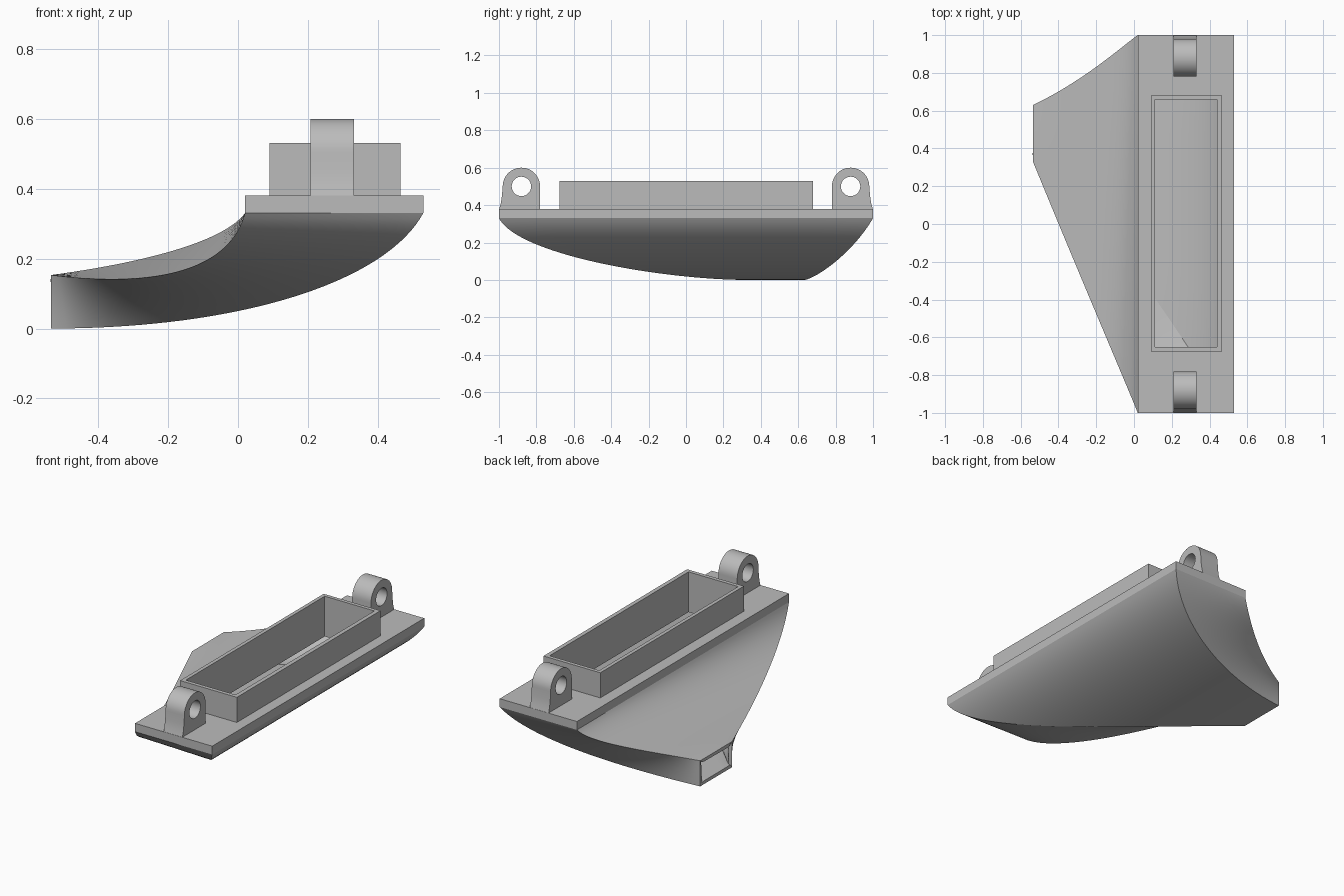
import bpy, bmesh, math
from mathutils import Vector

cube = bpy.data.objects.get("Cube")
if cube:
    bpy.data.objects.remove(cube, do_unlink=True)

grey = bpy.data.materials.new("plain grey")
grey.use_nodes = True
grey.diffuse_color = (0.5, 0.5, 0.5, 1)
grey.node_tree.nodes["Principled BSDF"].inputs["Base Color"].default_value = grey.diffuse_color


def finish(name, bm):
    """Turn a bmesh into a named object in the shared material."""
    bmesh.ops.recalc_face_normals(bm, faces=bm.faces)
    mesh = bpy.data.meshes.new(name)
    bm.to_mesh(mesh)
    bm.free()
    mesh.materials.append(grey)
    obj = bpy.data.objects.new(name, mesh)
    bpy.context.collection.objects.link(obj)
    return obj


def activate(obj):
    bpy.ops.object.select_all(action='DESELECT')
    obj.select_set(True)
    bpy.context.view_layer.objects.active = obj


def apply_and_smooth(obj):
    activate(obj)
    for mod in list(obj.modifiers):
        bpy.ops.object.modifier_apply(modifier=mod.name)
    bpy.ops.object.shade_smooth_by_angle(angle=math.radians(30))


def frame(name, x0, x1, y0, y1, hole, z0, z1):
    """Rectangular block with a rectangular opening right through it."""
    def ring(bm, a, b, c, d, z):
        return [bm.verts.new((x, y, z)) for x, y in ((a, c), (b, c), (b, d), (a, d))]
    bm = bmesh.new()
    rings = [ring(bm, x0, x1, y0, y1, z0), ring(bm, x0, x1, y0, y1, z1),
             ring(bm, *hole, z1), ring(bm, *hole, z0)]
    for k in range(4):
        a, b = rings[k], rings[(k + 1) % 4]
        for i in range(4):
            j = (i + 1) % 4
            bm.faces.new((a[i], a[j], b[j], b[i]))
    return finish(name, bm)


def bezier(p, t):
    s = 1 - t
    return (p[0] * s**3 + p[1] * 3 * s * s * t + p[2] * 3 * s * t * t + p[3] * t**3)


# Curved duct: four corner curves joined by ruled sides
corners = [[Vector(p) for p in curve] for curve in (
    ((0.53, -1, 0.33), (0.42, -0.896, 0.13), (0, -0.107, 0), (-0.535, 0.33, 0)),
    ((0.53, 1, 0.33), (0.42, 0.883, 0.13), (0, 0.68, 0), (-0.535, 0.63, 0)),
    ((0.02, 1, 0.33), (-0.04, 0.96, 0.25), (-0.26, 0.76, 0.19), (-0.535, 0.63, 0.153)),
    ((0.02, -1, 0.33), (-0.03, -0.874, 0.15), (-0.27, -0.316, 0.12), (-0.535, 0.33, 0.153)),
)]
STEPS, ACROSS = 36, 8
bm = bmesh.new()
rings = []
for s in range(STEPS + 1):
    pts = [bezier(c, s / STEPS) for c in corners]
    rings.append([bm.verts.new(pts[i].lerp(pts[(i + 1) % 4], k / ACROSS))
                  for i in range(4) for k in range(ACROSS)])
for a, b in zip(rings, rings[1:]):
    for i in range(len(a)):
        j = (i + 1) % len(a)
        bm.faces.new((a[i], a[j], b[j], b[i]))
duct = finish("duct", bm)
# Make sure the skin faces outwards before thickening it inwards
lowest = min(duct.data.polygons, key=lambda f: f.center.z)
if lowest.normal.z > 0:
    duct.data.flip_normals()
wall = duct.modifiers.new("wall", 'SOLIDIFY')
wall.thickness = 0.02
wall.offset = -1
apply_and_smooth(duct)

# Mounting flange and the collar that passes through it
opening = (0.112, 0.44, -0.652, 0.658)
frame("flange", 0.02, 0.53, -1, 1, opening, 0.33, 0.38)
frame("collar", 0.09, 0.465, -0.675, 0.68, opening, 0.29, 0.53)

# Pierced lugs at both ends
LUG_Y, LUG_Z, LUG_R = 0.88, 0.5, 0.1
for name, side in (("front_lug", -1), ("back_lug", 1)):
    outline = [(0.78, 0.375)]
    for i in range(25):
        a = math.pi * (1 - i / 24)
        outline.append((LUG_Y + LUG_R * math.cos(a), LUG_Z + LUG_R * math.sin(a)))
    outline += [(0.984, 0.45), (0.99, 0.41), (1, 0.375)]
    bm = bmesh.new()
    face = bm.faces.new([bm.verts.new((0.208, side * y, z)) for y, z in outline])
    ext = bmesh.ops.extrude_face_region(bm, geom=[face])
    moved = [v for v in ext["geom"] if isinstance(v, bmesh.types.BMVert)]
    bmesh.ops.translate(bm, vec=(0.124, 0, 0), verts=moved)
    lug = finish(name, bm)
    bpy.ops.mesh.primitive_cylinder_add(vertices=32, radius=0.052, depth=0.5,
                                        location=(0.27, side * LUG_Y, LUG_Z),
                                        rotation=(0, math.pi / 2, 0))
    cutter = bpy.context.object
    cutter.hide_render = True
    hole = lug.modifiers.new("hole", 'BOOLEAN')
    hole.object = cutter
    hole.solver = 'EXACT'
    apply_and_smooth(lug)
    bpy.data.objects.remove(cutter, do_unlink=True)
